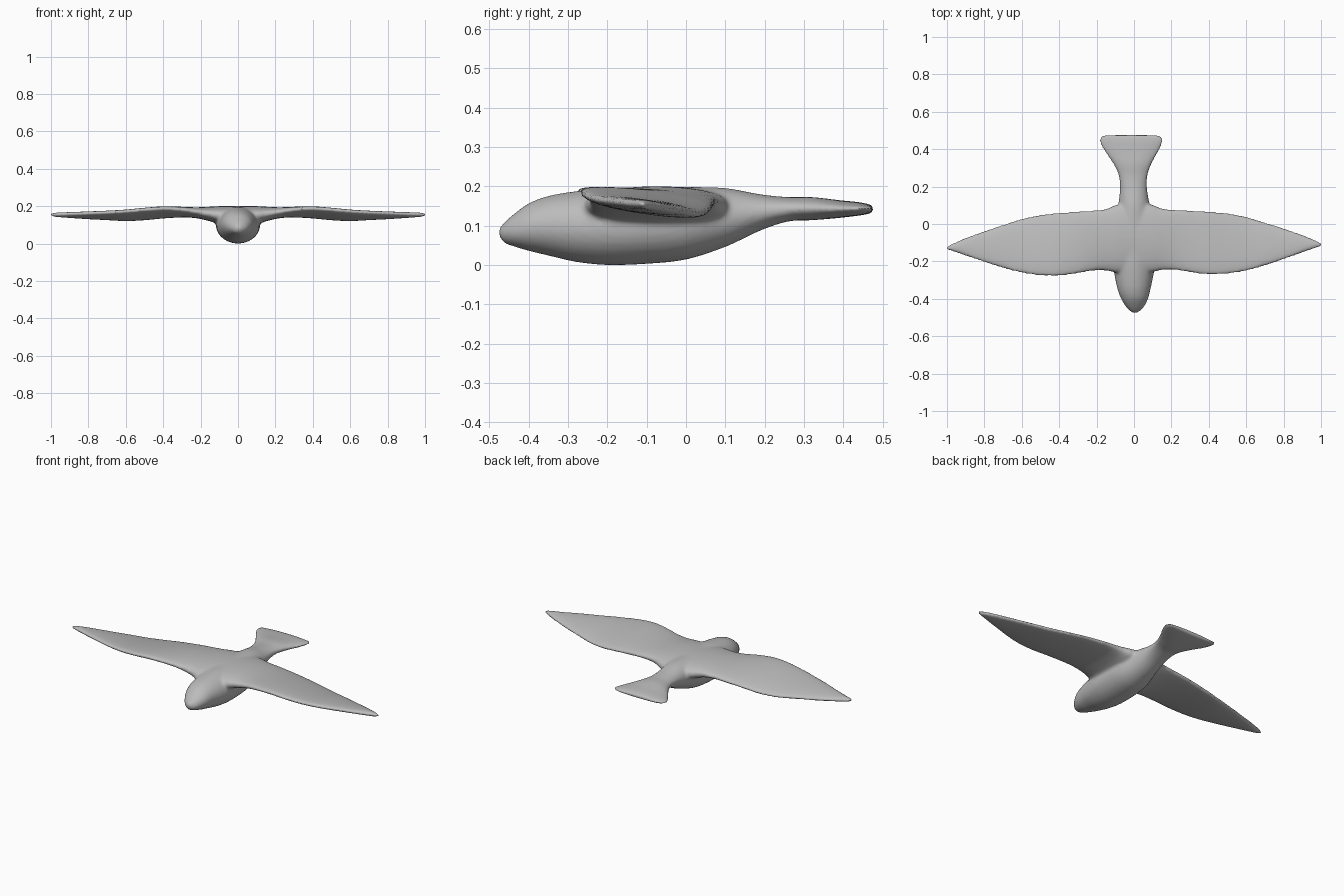
import bpy, bmesh, math

SIDES = 28


def smooth_rows(rows, steps=5):
    """Catmull-Rom interpolation through a short list of stations."""
    out = []
    for i in range(len(rows) - 1):
        a, b = rows[max(i - 1, 0)], rows[i]
        c, d = rows[i + 1], rows[min(i + 2, len(rows) - 1)]
        for s in range(steps):
            t = s / steps
            out.append([0.5 * (2 * q + (r - p) * t + (2 * p - 5 * q + 4 * r - u) * t * t
                               + (3 * q - p - 3 * r + u) * t ** 3)
                        for p, q, r, u in zip(a, b, c, d)])
    return out + [list(rows[-1])]


def loft(bm, rings):
    """Skin a list of closed rings and cap both ends."""
    rings = [[bm.verts.new(p) for p in ring] for ring in rings]
    for a, b in zip(rings, rings[1:]):
        for i in range(SIDES):
            j = (i + 1) % SIDES
            bm.faces.new((a[i], a[j], b[j], b[i]))
    bm.faces.new(rings[0][::-1])
    bm.faces.new(rings[-1])


def circle():
    return [(math.cos(2 * math.pi * i / SIDES), math.sin(2 * math.pi * i / SIDES))
            for i in range(SIDES)]


# Body and fanned tail: y, centre x, half width, bottom z, top z
body = [
    (-0.476, 0.005, 0.008, 0.075, 0.092), (-0.462, 0.005, 0.030, 0.056, 0.108),
    (-0.44, 0.005, 0.050, 0.048, 0.128), (-0.40, 0.003, 0.072, 0.036, 0.157),
    (-0.35, 0, 0.088, 0.024, 0.176), (-0.28, 0, 0.103, 0.008, 0.188),
    (-0.20, 0, 0.115, 0.000, 0.196), (-0.10, 0, 0.118, 0.003, 0.198),
    (0.0, 0, 0.110, 0.014, 0.199), (0.10, 0, 0.085, 0.046, 0.196),
    (0.19, -0.003, 0.073, 0.088, 0.180), (0.26, -0.005, 0.078, 0.111, 0.173),
    (0.32, -0.008, 0.102, 0.114, 0.173), (0.39, -0.013, 0.146, 0.120, 0.165),
    (0.44, -0.015, 0.170, 0.126, 0.160), (0.468, -0.015, 0.163, 0.131, 0.154),
    (0.477, -0.015, 0.145, 0.136, 0.148),
]
# Wing half: x, leading y, trailing y, leading z, trailing z, thickness
wing = [
    (0.0, -0.26, 0.12, 0.150, 0.150, 0.100), (0.09, -0.26, 0.105, 0.150, 0.150, 0.100),
    (0.15, -0.248, 0.082, 0.158, 0.158, 0.078), (0.22, -0.248, 0.074, 0.169, 0.160, 0.058),
    (0.30, -0.262, 0.071, 0.181, 0.155, 0.050), (0.40, -0.274, 0.064, 0.187, 0.146, 0.047),
    (0.50, -0.272, 0.054, 0.181, 0.135, 0.045), (0.60, -0.256, 0.034, 0.172, 0.130, 0.042),
    (0.70, -0.230, 0.003, 0.166, 0.135, 0.038), (0.80, -0.197, -0.030, 0.162, 0.140, 0.034),
    (0.90, -0.162, -0.066, 0.158, 0.147, 0.029), (0.97, -0.137, -0.096, 0.156, 0.152, 0.024),
    (1.004, -0.126, -0.114, 0.155, 0.153, 0.014),
]

bm = bmesh.new()
rings = []
for y, cx, w, lo, hi in smooth_rows(body):
    rings.append([(cx + w * c, y, (lo + hi) / 2 + (hi - lo) / 2 * s) for c, s in circle()])
loft(bm, rings)

# Both wings form one span through the body
half = smooth_rows(wing)
span = [[-r[0]] + r[1:] for r in half[:0:-1]] + half
rings = []
for x, y0, y1, z0, z1, t in span:
    ring = []
    for c, s in circle():
        u = 0.5 + 0.5 * c
        rise = math.copysign(abs(s) ** 0.8, s) * t / 2
        ring.append((x, y0 + (y1 - y0) * u + 0.009 * x, z0 + (z1 - z0) * u + rise))
    rings.append(ring)
loft(bm, rings)
bmesh.ops.recalc_face_normals(bm, faces=bm.faces)

mesh = bpy.data.meshes.new("bird")
bm.to_mesh(mesh)
bm.free()
bird = bpy.data.objects.new("bird", mesh)
bpy.context.collection.objects.link(bird)
grey = bpy.data.materials.new("plain grey")
grey.diffuse_color = (0.5, 0.5, 0.5, 1)
mesh.materials.append(grey)

# Fuse the shells and soften the joins
fuse = bird.modifiers.new("fuse", 'REMESH')
fuse.mode = 'VOXEL'
fuse.voxel_size = 0.008
fuse.use_smooth_shade = True
soften = bird.modifiers.new("soften", 'SMOOTH')
soften.factor = 0.5
soften.iterations = 6
